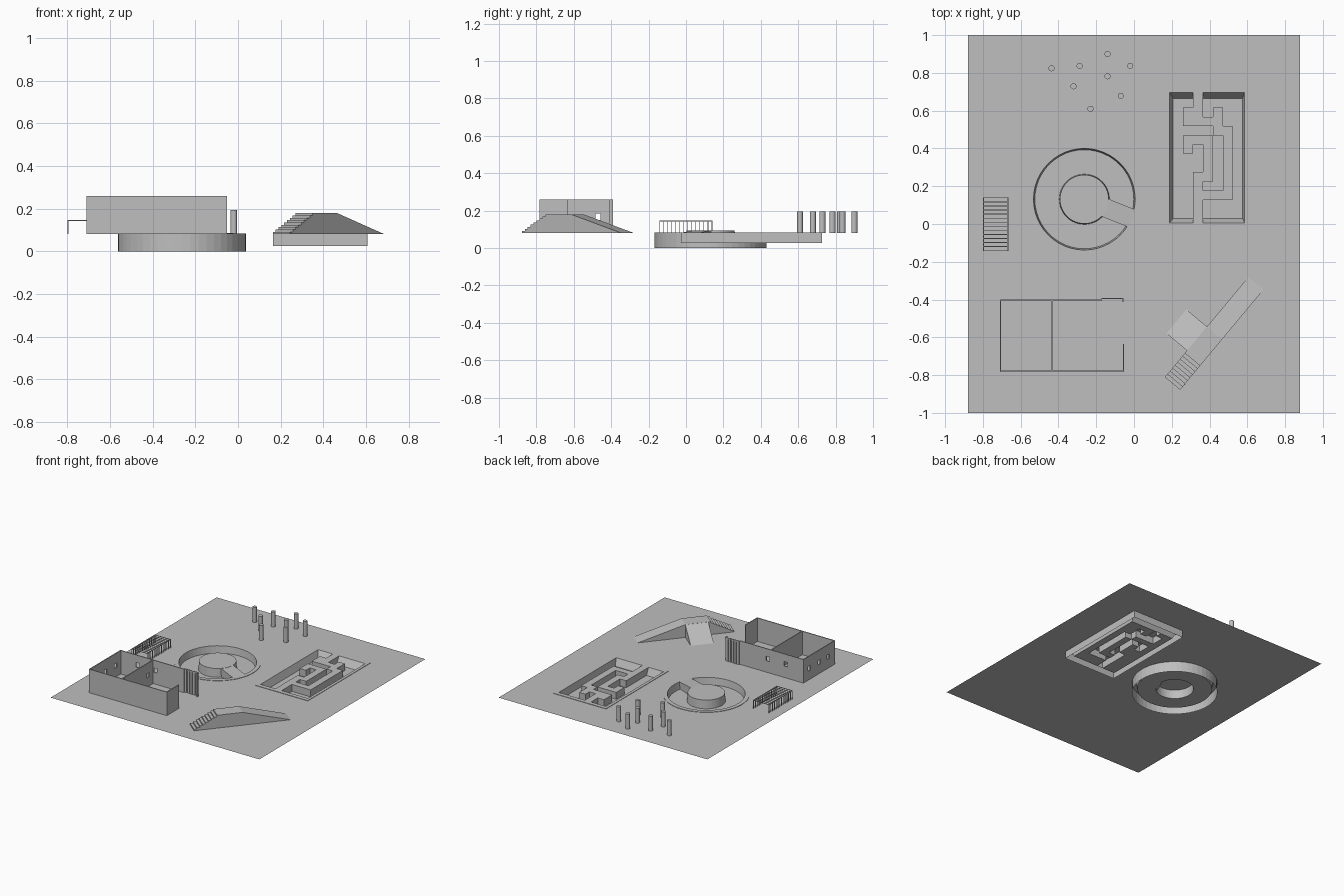
import bpy, bmesh, math
from mathutils import Vector, Matrix

cube = bpy.data.objects.get("Cube")
if cube:
    bpy.data.objects.remove(cube, do_unlink=True)

GROUND, BASE, RIM = 0.08, 0.081, 0.083
WALL_TOP, THICK = 0.26, 0.007

grey = bpy.data.materials.new("concrete_grey")
grey.use_nodes = True
grey.diffuse_color = (0.52, 0.52, 0.52, 1)
grey.node_tree.nodes["Principled BSDF"].inputs["Base Color"].default_value = (0.52, 0.52, 0.52, 1)


def finish(name, bm):
    mesh = bpy.data.meshes.new(name)
    bm.to_mesh(mesh)
    bm.free()
    mesh.materials.append(grey)
    obj = bpy.data.objects.new(name, mesh)
    bpy.context.collection.objects.link(obj)
    return obj


def rect(x0, x1, y0, y1):
    return [(x0, y0), (x1, y0), (x1, y1), (x0, y1)]


def circle(centre, radius, sides=48):
    steps = [math.tau * i / sides for i in range(sides)]
    return [(centre[0] + radius * math.cos(a), centre[1] + radius * math.sin(a)) for a in steps]


def fill(loops):
    """Flat sheet in XY: first loop is the outline, the rest are holes."""
    bm = bmesh.new()
    edges = []
    for loop in loops:
        vs = [bm.verts.new((x, y, 0)) for x, y in loop]
        edges += [bm.edges.new((vs[i - 1], vs[i])) for i in range(len(vs))]
    bmesh.ops.triangle_fill(bm, use_beauty=True, edges=edges, normal=(0, 0, 1))
    for f in bm.faces:
        f.normal_update()
        if f.normal.z < 0:
            f.normal_flip()
    return bm


def loft(name, rings, cap=False):
    """Skin a chain of (loop, height) rings."""
    bm = bmesh.new()
    rows = [[bm.verts.new((x, y, z)) for x, y in loop] for loop, z in rings]
    for a, b in zip(rows, rows[1:]):
        for i in range(len(a)):
            bm.faces.new((a[i - 1], a[i], b[i], b[i - 1]))
    if cap:
        bm.faces.new(rows[-1])
    return finish(name, bm)


def box(bm, x0, x1, y0, y1, z0, z1):
    m = Matrix.Translation(((x0 + x1) / 2, (y0 + y1) / 2, (z0 + z1) / 2))
    bmesh.ops.create_cube(bm, size=1, matrix=m @ Matrix.Diagonal((x1 - x0, y1 - y0, z1 - z0, 1)))


def prism(name, profile, origin, degrees, width):
    """Extrude a side profile (distance, height) to the left of its heading."""
    a = math.radians(degrees)
    along, left = Vector((math.cos(a), math.sin(a))), Vector((-math.sin(a), math.cos(a)))
    bm = bmesh.new()
    sides = []
    for w in (0, width):
        pts = [Vector(origin) + along * d + left * w for d, _ in profile]
        sides.append([bm.verts.new((p.x, p.y, z)) for p, (_, z) in zip(pts, profile)])
    near, far = sides
    bm.faces.new(near)
    bm.faces.new(far[::-1])
    for i in range(len(near)):
        bm.faces.new((near[i - 1], near[i], far[i], far[i - 1]))
    bmesh.ops.recalc_face_normals(bm, faces=bm.faces[:])
    return finish(name, bm)


# Ground sheet with openings for the two sunken areas
RING = (-0.263, 0.131)
pool_outer = rect(0.165, 0.607, -0.027, 0.728)
ground = fill([rect(-0.88, 0.88, -1, 1), circle(RING, 0.3), pool_outer])
bmesh.ops.translate(ground, verts=ground.verts[:], vec=(0, 0, GROUND))
finish("ground", ground)

# Round sunken ring with a central platform and a crossing
FLOOR = 0.03
ring_profile = [(0.3, 0), (0.3, RIM), (0.269, RIM), (0.262, FLOOR),
                (0.133, FLOOR), (0.129, 0.095)]
loft("round_pit", [(circle(RING, r), z) for r, z in ring_profile], cap=True)
heading = math.radians(-22)
start = (RING[0] + 0.05 * math.sin(heading), RING[1] - 0.05 * math.cos(heading))
prism("round_pit_crossing",
      [(0.11, 0.031), (0.266, 0.031), (0.27, RIM), (0.12, 0.094)], start, -22, 0.1)

# Rectangular sunken pool with sloped sides
loft("maze_pool", [(pool_outer, 0.026), (pool_outer, RIM),
                   (rect(0.187, 0.585, 0.005, 0.697), RIM),
                   (rect(0.207, 0.575, 0.03, 0.665), FLOOR)])

# Winding raised path on the pool floor
PLAN = ["..#....",
        ".##.#..",
        ".####..",
        "....##.",
        ".###.#.",
        ".#.#.#.",
        "...#.#.",
        "...#.##"[:6] + ".",
        "..##.#.",
        "..#..#.",
        "..####.",
        "..#....",
        "..#...."]
rows, cols = len(PLAN), len(PLAN[0])
cw, ch = 0.368 / cols, 0.635 / rows


def raised(r, c):
    return 0 <= r < rows and 0 <= c < cols and PLAN[r][c] == "#"


bm = bmesh.new()
for r in range(rows):
    for c in range(cols):
        x, y = 0.207 + cw * c, 0.665 - ch * (r + 1)
        z = RIM if raised(r, c) else FLOOR
        bm.faces.new([bm.verts.new((px, py, z)) for px, py in rect(x, x + cw, y, y + ch)])
        for dx, dy in ((1, 0), (-1, 0), (0, 1), (0, -1)):
            if raised(r, c) and not raised(r - dy, c + dx):
                mx, my = x + cw * (1 + dx) / 2, y + ch * (1 + dy) / 2
                hx, hy = -dy * cw / 2, dx * ch / 2
                bm.faces.new([bm.verts.new((mx + s * hx, my + s * hy, h)) for s, h in
                              ((-1, FLOOR), (1, FLOOR), (1, RIM), (-1, RIM))])
bmesh.ops.remove_doubles(bm, verts=bm.verts[:], dist=0.0005)
finish("maze_path", bm)
gate_x = 0.207 + cw * 2
for name, y, turn, slope in (("back", 0.665, 90, 0.032), ("front", 0.03, -90, 0.025)):
    edge = gate_x + cw if turn > 0 else gate_x
    prism("maze_entry_" + name, [(0, FLOOR), (slope, RIM), (0, RIM)], (edge, y), turn, cw)


# Roofless house: thin walls with small square windows
def wall(name, start, end, fixed, along_x, windows=()):
    loops = [rect(start, end, BASE, WALL_TOP)]
    loops += [rect(u - 0.014, u + 0.014, z - 0.017, z + 0.017) for u, z in windows]
    bm = fill(loops)
    out = bmesh.ops.extrude_face_region(bm, geom=bm.faces[:])
    moved = [v for v in out["geom"] if isinstance(v, bmesh.types.BMVert)]
    bmesh.ops.translate(bm, verts=moved, vec=(0, 0, THICK))
    for v in bm.verts:
        u, z, depth = v.co
        v.co = (u, fixed + depth, z) if along_x else (fixed + depth, u, z)
    bmesh.ops.recalc_face_normals(bm, faces=bm.faces[:])
    finish(name, bm)


X0, X1, Y0, Y1 = -0.71, -0.052, -0.783, -0.4
wall("house_front_wall", X0, X1, Y0, True)
wall("house_back_wall", X0, -0.169, Y1 - THICK, True, [(-0.56, 0.185), (-0.41, 0.185)])
wall("house_right_wall", Y0 + THICK, Y1 - THICK, X0, False,
     [(-0.47, 0.167), (-0.59, 0.167), (-0.7, 0.167)])
wall("house_partition", Y0 + THICK, Y1 - THICK, -0.437, False, [(-0.47, 0.167)])
wall("house_left_wall", Y0 + THICK, -0.634, X1 - THICK, False)

# Slatted gate beside the house opening
bm = bmesh.new()
for i in range(5):
    x = -0.172 + 0.023 * i
    box(bm, x, x + 0.018, -0.398, -0.391, BASE, WALL_TOP)
box(bm, -0.172, -0.055, -0.397, -0.392, WALL_TOP - 0.012, WALL_TOP - 0.002)
box(bm, -0.061, -0.055, -0.412, -0.398, BASE, WALL_TOP)
finish("house_gate", bm)

# Rack of square hoops joined by two top rails
bm = bmesh.new()
L, R, TOP, BAR = -0.799, -0.665, 0.147, 0.004
for i in range(14):
    y = -0.143 + 0.0215 * i
    box(bm, L, L + BAR, y, y + BAR, BASE, TOP)
    box(bm, R - BAR, R, y, y + BAR, BASE, TOP)
    box(bm, L, R, y, y + BAR, TOP - BAR, TOP)
for x in (L, R - BAR):
    box(bm, x, x + BAR, -0.143, 0.14, TOP - BAR, TOP)
finish("hoop_rack", bm)

# Scattered round posts
posts = [(-0.437, 0.824), (-0.288, 0.837), (-0.14, 0.9), (-0.02, 0.837),
         (-0.32, 0.729), (-0.14, 0.782), (-0.07, 0.678), (-0.23, 0.61)]
for i, p in enumerate(posts):
    loft("post_%d" % (i + 1), [(circle(p, 0.016, 16), BASE), (circle(p, 0.016, 16), 0.195)], cap=True)

# Stepped mound: stairs up, flat deck, long ramp down, side slide
DECK, STEPS, RUN = 0.179, 9, 0.186
profile = [(0, BASE)]
for i in range(STEPS):
    z = BASE + (DECK - BASE) * (i + 1) / STEPS
    profile += [(RUN * i / STEPS, z), (RUN * (i + 1) / STEPS, z)]
profile += [(0.347, DECK), (0.69, BASE)]
prism("stepped_mound", profile, (0.244, -0.878), 50.2, 0.105)
prism("side_slide", [(0, BASE), (0.143, BASE), (0, DECK)], (0.387, -0.544), 140.2, 0.165)
